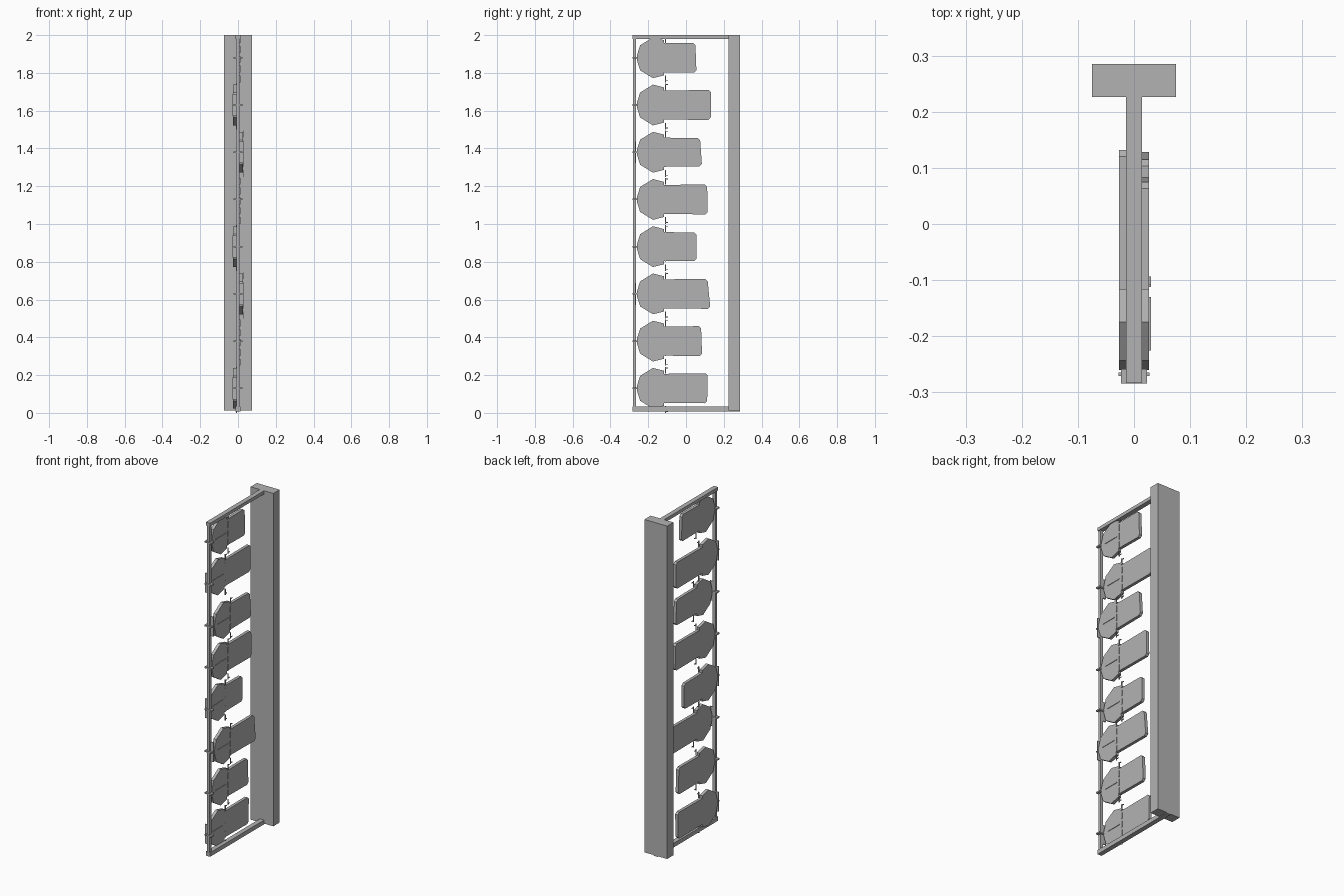
import bpy
import bmesh

cube = bpy.data.objects.get("Cube")
if cube:
    bpy.data.objects.remove(cube, do_unlink=True)

grey = bpy.data.materials.new("mid grey")
grey.use_nodes = True
COLOUR = (0.45, 0.45, 0.45, 1)
grey.diffuse_color = COLOUR
grey.node_tree.nodes["Principled BSDF"].inputs["Base Color"].default_value = COLOUR


def finish(name, bm):
    bmesh.ops.recalc_face_normals(bm, faces=bm.faces)
    mesh = bpy.data.meshes.new(name)
    bm.to_mesh(mesh)
    bm.free()
    mesh.materials.append(grey)
    obj = bpy.data.objects.new(name, mesh)
    bpy.context.collection.objects.link(obj)
    return obj


def add_box(bm, x, y, z):
    """Box from (low, high) pairs on each axis."""
    verts = bmesh.ops.create_cube(bm, size=1)["verts"]
    for v in verts:
        v.co = [(a + b) / 2 + c * (b - a) for (a, b), c in zip((x, y, z), v.co)]


def box(name, x, y, z):
    bm = bmesh.new()
    add_box(bm, x, y, z)
    return finish(name, bm)


def plate(name, x, z, tail_top, tail_bottom, half):
    """Extruded side outline with a faceted head and a chamfered tail."""
    head = [(-0.116, 0.077), (-0.116, 0.093), (-0.175, 0.108), (-0.243, 0.066), (-0.26, 0.012)]
    c = 0.012
    outline = head + [(y, -h) for y, h in reversed(head)]
    outline += [(tail_bottom - c, -half), (tail_bottom, c - half),
                (tail_top, half - c), (tail_top - c, half)]
    bm = bmesh.new()
    face = bm.faces.new([bm.verts.new((x - THICK / 2, y, z + h)) for y, h in outline])
    moved = bmesh.ops.extrude_face_region(bm, geom=[face])["geom"]
    bmesh.ops.translate(bm, vec=(THICK, 0, 0),
                        verts=[v for v in moved if isinstance(v, bmesh.types.BMVert)])
    return finish(name, bm)


# Frame: back post, two arms and the thin front rod
box("back_post", (-0.075, 0.075), (0.226, 0.285), (0.012, 2))
box("top_arm", (-0.014, 0.014), (-0.283, 0.285), (1.98, 2))
box("bottom_arm", (-0.014, 0.014), (-0.283, 0.285), (0.008, 0.033))
box("front_rod", (-0.009, 0.009), (-0.28, -0.264), (0.01, 1.99))

# Plates cycle through right, centre and left positions from the bottom up
THICK = 0.018
TAILS = [(0.115, 0.112), (0.08, 0.085), (0.115, 0.128), (0.055, 0.056),
         (0.112, 0.115), (0.075, 0.084), (0.132, 0.131), (0.05, 0.055)]
for i, (top, bottom) in enumerate(TAILS):
    side = i % 3 - 1
    x = side * 0.018
    z = 0.13 + i * 0.25
    plate(f"plate_{i + 1}", x, z, top, bottom, 0.075 if i in (3, 5) else 0.079)

    # Raised centre line and dashed cross line on the outer face
    bm = bmesh.new()
    skin = (x + THICK / 2 - 0.001, x + THICK / 2 + 0.003)
    add_box(bm, skin, (-0.225, -0.13), (z - 0.002, z + 0.002))
    for k in range(5):
        low = z - 0.13 + k * 0.052
        add_box(bm, skin, (-0.112, -0.107), (low, low + 0.036))
    for end in (z - 0.122, z + 0.108):
        add_box(bm, skin, (-0.112, -0.094), (end - 0.002, end + 0.002))
    finish(f"plate_marks_{i + 1}", bm)

    # Cross pin on the rod, with an upright tab beside offset plates
    box(f"rod_pin_{i + 1}", (-0.023, 0.023), (-0.284, -0.258), (z - 0.004, z + 0.004))
    if side:
        xs = sorted((side * 0.009, side * 0.028))
        box(f"rod_tab_{i + 1}", xs, (-0.271, -0.265), (z - 0.058, z + 0.058))
